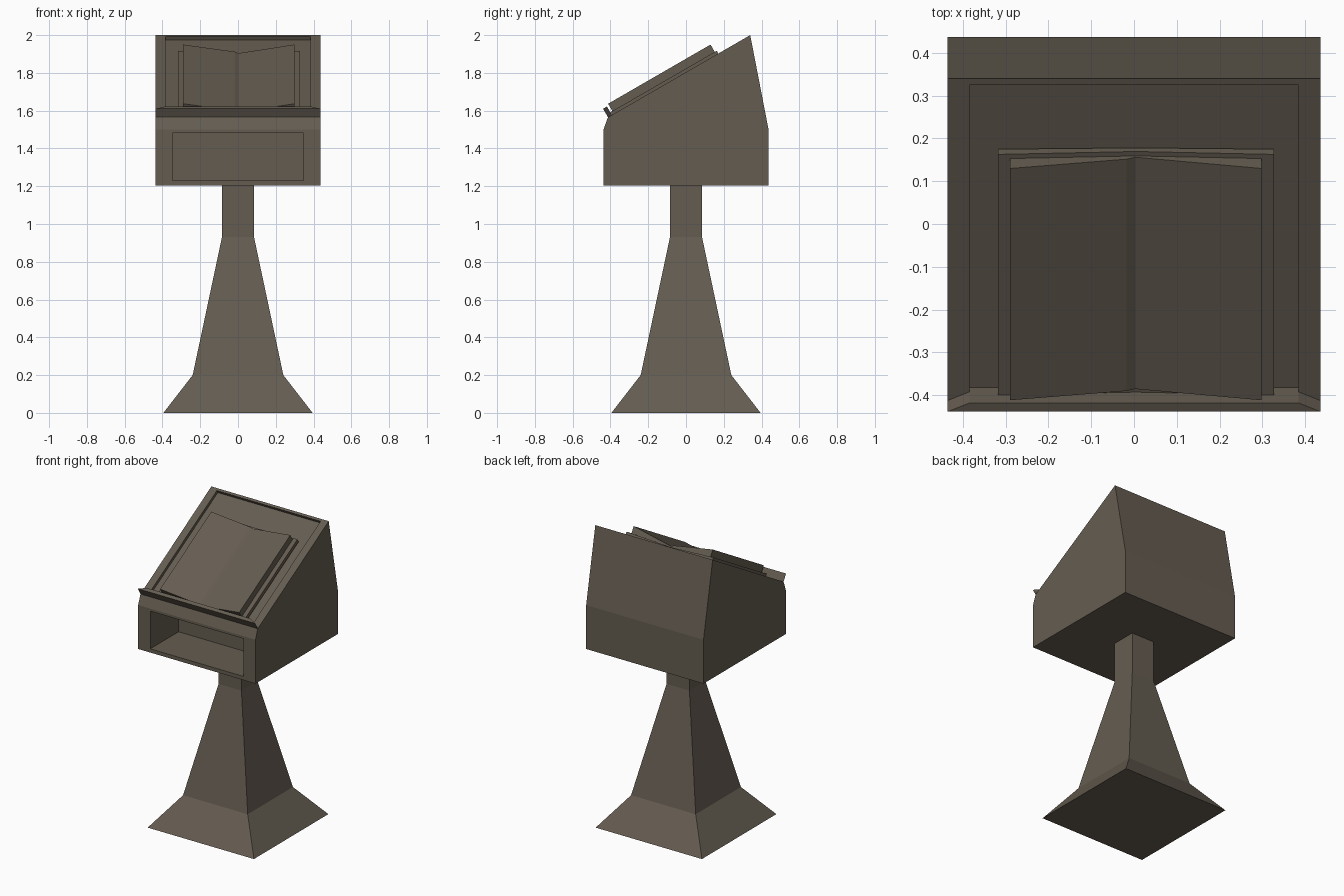
import bpy, bmesh, math
from mathutils import Vector

if "Cube" in bpy.data.objects:
    bpy.data.objects.remove(bpy.data.objects["Cube"])

stone = bpy.data.materials.new("dull_brown")
stone.diffuse_color = (0.13, 0.108, 0.082, 1)
stone.use_nodes = True
stone.node_tree.nodes["Principled BSDF"].inputs["Base Color"].default_value = stone.diffuse_color

C, S = math.cos(math.radians(30)), 0.5
NORMAL = Vector((0, -S, C))            # normal of the reading slope


def slope(x, s, h=0.0):
    """Point s down the reading slope from its top ridge, h above it."""
    return Vector((x, 0.34 - C * s - S * h, 2.0 - S * s + C * h))


def loft(rings):
    """Closed solid through a list of equal-sized point rings."""
    bm = bmesh.new()
    loops = [[bm.verts.new(p) for p in ring] for ring in rings]
    n = len(loops[0])
    for a, b in zip(loops, loops[1:]):
        for i in range(n):
            j = (i + 1) % n
            bm.faces.new((a[i], a[j], b[j], b[i]))
    bm.faces.new(loops[0][::-1])
    bm.faces.new(loops[-1])
    bm.normal_update()
    return bm


def finish(bm, name):
    bmesh.ops.recalc_face_normals(bm, faces=bm.faces[:])
    mesh = bpy.data.meshes.new(name)
    bm.to_mesh(mesh)
    bm.free()
    mesh.materials.append(stone)
    bpy.context.collection.objects.link(bpy.data.objects.new(name, mesh))


def push(bm, face, offset):
    """Extrude one face by an offset."""
    new = bmesh.ops.extrude_discrete_faces(bm, faces=[face])["faces"][0]
    bmesh.ops.translate(bm, verts=new.verts[:], vec=offset)


def inset(bm, face, place):
    """Inset a face, then put each inner corner where place(right, upper) says."""
    rim = bmesh.ops.inset_individual(bm, faces=[face], thickness=0.01)["faces"]
    mid = face.calc_center_median()
    for v in face.verts:
        v.co = place(1 if v.co.x > 0 else -1, v.co.z > mid.z)
    return rim


# Square flared pedestal
finish(loft([[(x * r, y * r, z) for x, y in ((-1, -1), (1, -1), (1, 1), (-1, 1))]
             for r, z in ((0.395, 0), (0.24, 0.2), (0.085, 0.93), (0.085, 1.205))]),
       "pedestal")

# Desk body from its side profile
W = 0.436
foot = slope(0, 0.8695)
profile = [(-0.437, 1.205), (0.437, 1.205), (0.437, 1.5), (0.34, 2.0),
           (foot.y, foot.z), (-0.437, 1.5)]
bm = loft([[(x, y, z) for y, z in profile] for x in (-W, W)])
top = max((f for f in bm.faces if abs(f.normal.x) < 0.5),
          key=lambda f: abs(f.normal.dot(NORMAL)))
front = min(bm.faces, key=lambda f: f.calc_center_median().y)

# Sunken reading surface, with its lower border raised as a book ledge
rim = inset(bm, top, lambda sx, up: slope(sx * 0.385, 0.017 if up else 0.846))
ledge = min(rim, key=lambda f: f.calc_center_median().z)
push(bm, top, NORMAL * -0.02)
push(bm, ledge, NORMAL * 0.052)

# Open shelf in the front
inset(bm, front, lambda sx, up: Vector((sx * 0.346, -0.437, 1.483 if up else 1.23)))
push(bm, front, Vector((0, 0.3, 0)))
finish(bm, "desk_body")


# Open book: cross-sections (x, h) run down the slope
def book_part(name, section, s0, s1):
    finish(loft([[slope(x, s, h) for x, h in section] for s in (s0, s1)]), name)


book_part("book_cover", [(-0.318, -0.008), (0.004, -0.014), (0.328, -0.008),
                         (0.328, 0.0166), (0.004, 0.003), (-0.318, 0.0166)],
          0.195, 0.845)
book_part("left_pages", [(-0.29, 0.012), (0.003, 0.002), (0.003, 0.009),
                         (-0.017, 0.018), (-0.29, 0.0616)], 0.207, 0.833)
book_part("right_pages", [(0.003, 0.002), (0.298, 0.012), (0.298, 0.0616),
                          (0.003, 0.009)], 0.207, 0.833)
